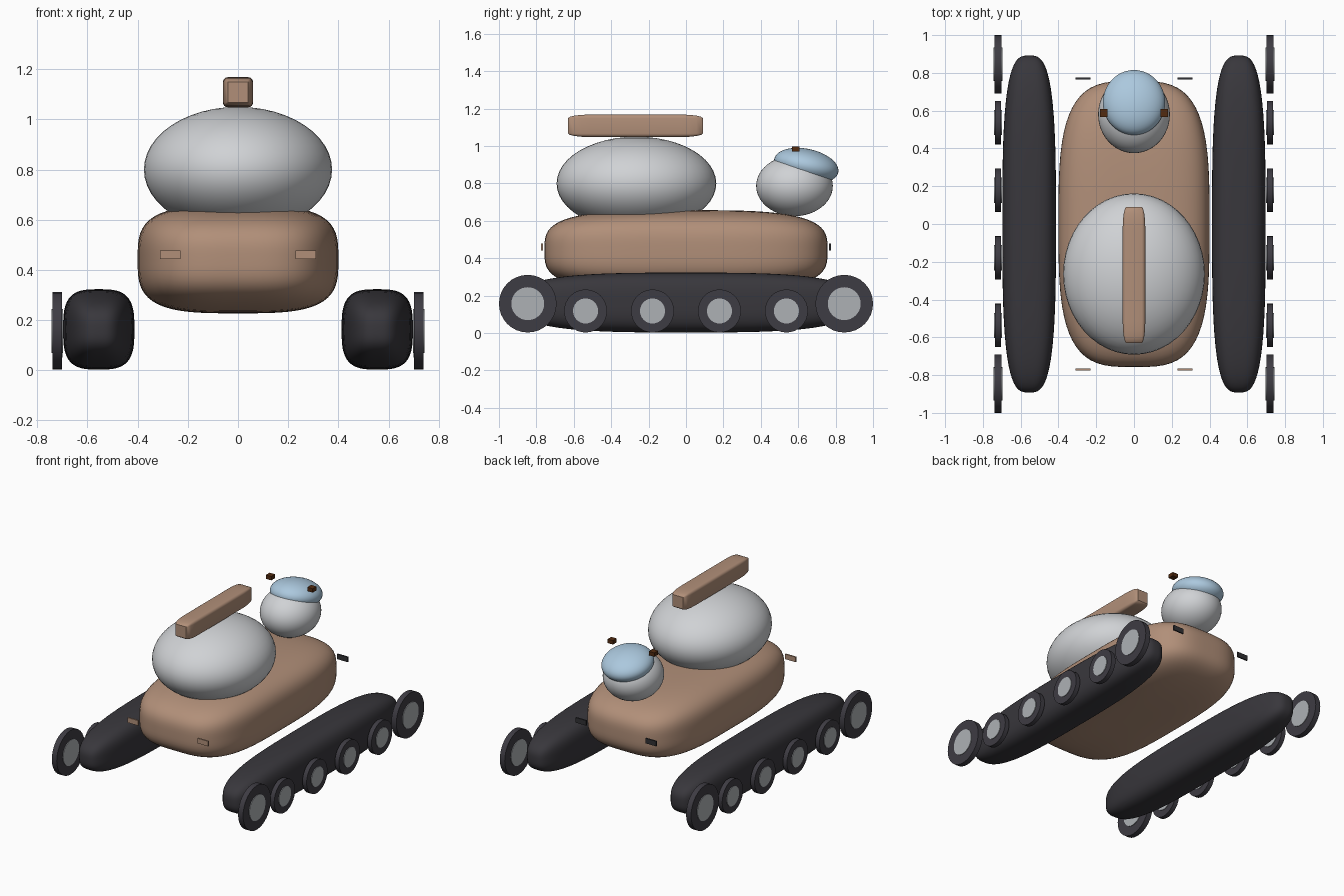
import bpy
import bmesh
import math
from mathutils import Matrix, Vector

default = bpy.data.objects.get("Cube")
if default:
    bpy.data.objects.remove(default, do_unlink=True)


def material(name, r, g, b):
    mat = bpy.data.materials.new(name)
    mat.use_nodes = True
    mat.diffuse_color = (r, g, b, 1)
    mat.node_tree.nodes["Principled BSDF"].inputs["Base Color"].default_value = (r, g, b, 1)
    return mat


TAN = material("tan paint", 0.44, 0.275, 0.19)
GREY = material("pale grey", 0.63, 0.645, 0.665)
TRACK = material("track black", 0.04, 0.038, 0.045)
TYRE = material("wheel charcoal", 0.048, 0.045, 0.056)
HUB = material("hub grey", 0.42, 0.44, 0.46)
BLUE = material("hatch blue", 0.41, 0.58, 0.73)
BROWN = material("dark brown", 0.085, 0.024, 0.005)
LAMP = material("lamp black", 0.03, 0.03, 0.034)


def finish(bm, name, mat, location, scale=(1, 1, 1), tilt=0):
    """Bake the scale and tilt, then make a smooth object with sharp edges kept."""
    bm.transform(Matrix.Rotation(tilt, 4, 'X') @ Matrix.Diagonal((*scale, 1)))
    bmesh.ops.recalc_face_normals(bm, faces=bm.faces)
    mesh = bpy.data.meshes.new(name)
    bm.to_mesh(mesh)
    bm.free()
    mesh.materials.append(mat)
    mesh.shade_smooth()
    mesh.set_sharp_from_angle(angle=math.radians(35))
    obj = bpy.data.objects.new(name, mesh)
    obj.location = location
    bpy.context.collection.objects.link(obj)
    return obj


def ellipsoid(name, mat, location, radii, tilt=0):
    bm = bmesh.new()
    bmesh.ops.create_uvsphere(bm, u_segments=48, v_segments=24, radius=1)
    return finish(bm, name, mat, location, radii, tilt)


def soft_block(name, mat, location, radii, power):
    """A cube grid pulled onto a rounded block."""
    bm = bmesh.new()
    bmesh.ops.create_cube(bm, size=2)
    bmesh.ops.subdivide_edges(bm, edges=bm.edges[:], cuts=19, use_grid_fill=True)
    for v in bm.verts:
        v.co /= sum(abs(c) ** power for c in v.co) ** (1 / power)
    return finish(bm, name, mat, location, radii)


def box(name, mat, location, size, bevel=0):
    bm = bmesh.new()
    bmesh.ops.create_cube(bm, size=1)
    if bevel:
        bmesh.ops.bevel(bm, geom=bm.edges[:], offset=bevel, segments=4,
                        profile=0.5, affect='EDGES')
    return finish(bm, name, mat, location, size)


def disc(name, mat, location, radius, width):
    bm = bmesh.new()
    bmesh.ops.create_cone(bm, cap_ends=True, segments=32, radius1=radius,
                          radius2=radius, depth=width)
    bm.transform(Matrix.Rotation(math.pi / 2, 4, 'Y'))
    return finish(bm, name, mat, location)


# Hull, turret and the bar on top of it
soft_block("hull", TAN, (0, 0, 0.442), (0.4, 0.757, 0.215), 3.4)
ellipsoid("turret", GREY, (0, -0.265, 0.8), (0.375, 0.427, 0.25))
box("turret_bar", TAN, (0, -0.27, 1.108), (0.12, 0.72, 0.12), 0.16)

# Small cupola with its tilted hatch
ellipsoid("cupola", GREY, (0, 0.58, 0.787), (0.19, 0.205, 0.162))
ellipsoid("cupola_hatch", BLUE, (0, 0.643, 0.895), (0.165, 0.175, 0.09), math.radians(-12))

for side, sx in (("left", 1), ("right", -1)):
    # Hatch blocks and thin lamp plates
    box(side + "_hatch_block", BROWN, (sx * 0.16, 0.587, 0.983), (0.042, 0.042, 0.027))
    box(side + "_front_lamp", TAN, (sx * 0.27, -0.77, 0.46), (0.082, 0.0099, 0.035))
    box(side + "_rear_lamp", LAMP, (sx * 0.27, 0.77, 0.46), (0.082, 0.0099, 0.035))

    # Track and its row of wheels
    soft_block(side + "_track", TRACK, (sx * 0.555, 0, 0.163), (0.142, 0.892, 0.16), 3.2)
    for i in range(6):
        end = i in (0, 5)
        y = math.copysign(0.846, i - 2.5) if end else (i - 2.5) * 0.358
        radius, hub, width = (0.154, 0.088, 0.038) if end else (0.115, 0.067, 0.032)
        center = (sx * 0.72, y, radius + 0.003)
        disc(f"{side}_wheel_{i + 1}", TYRE, center, radius, width)
        disc(f"{side}_hub_{i + 1}", HUB, center, hub, width + 0.008)
